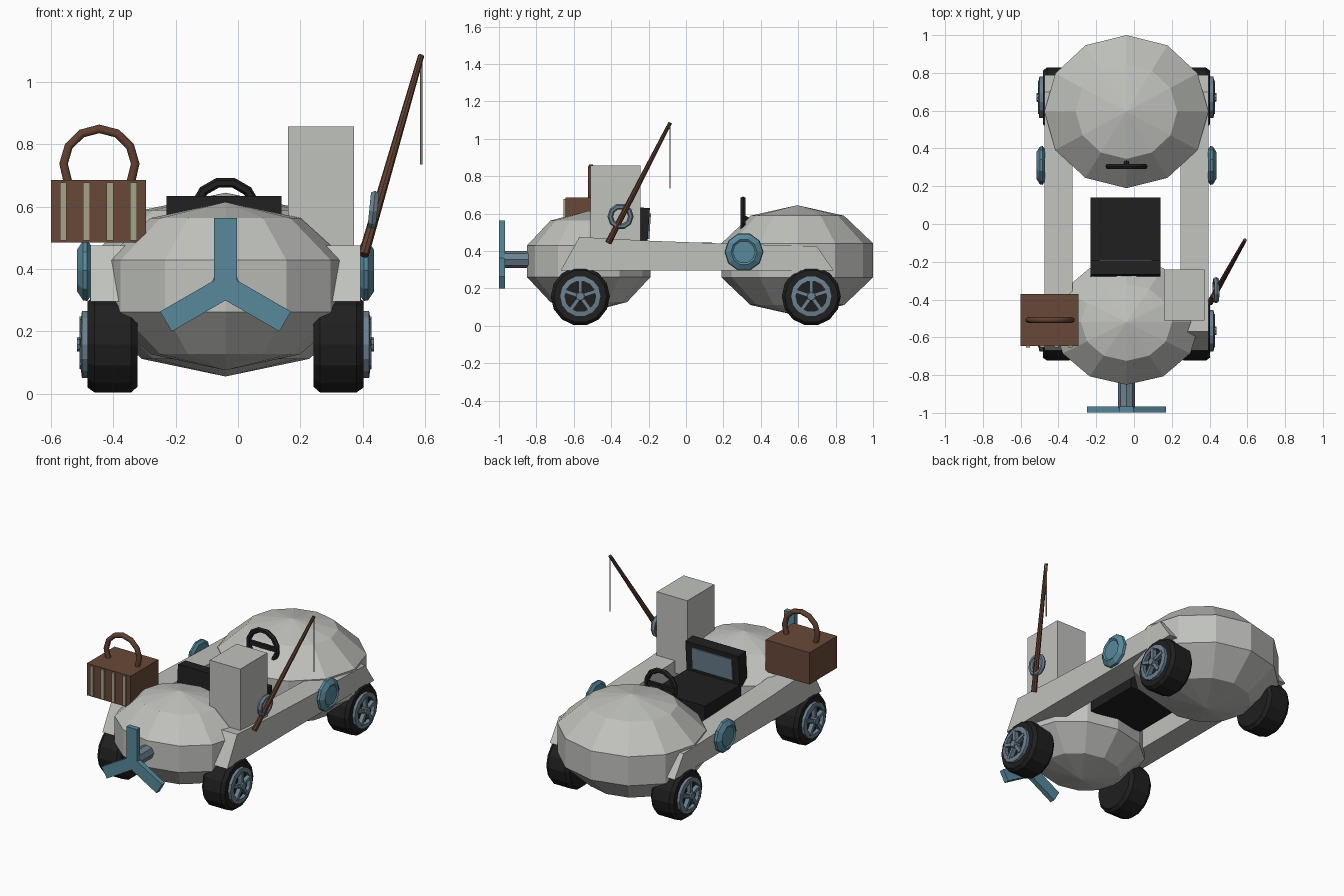
import bpy, bmesh, math
from mathutils import Vector, Matrix

if "Cube" in bpy.data.objects:
    bpy.data.objects.remove(bpy.data.objects["Cube"])

CX = -0.04  # the car's own centre line


def mat(name, rgb):
    m = bpy.data.materials.new(name)
    m.diffuse_color = (*rgb, 1)
    m.use_nodes = True
    m.node_tree.nodes["Principled BSDF"].inputs["Base Color"].default_value = m.diffuse_color
    return m


BODY = mat("pale grey paint", (0.53, 0.54, 0.51))
BLUE = mat("teal blue", (0.095, 0.25, 0.33))
STEEL = mat("blue steel", (0.15, 0.22, 0.28))
BLACK = mat("black rubber", (0.014, 0.014, 0.014))
WICKER = mat("wicker brown", (0.14, 0.066, 0.04))
WOOD = mat("dark wood", (0.12, 0.05, 0.03))
TAN = mat("pale tan", (0.38, 0.36, 0.24))


def finish(name, bm, material):
    bmesh.ops.recalc_face_normals(bm, faces=bm.faces)
    me = bpy.data.meshes.new(name)
    bm.to_mesh(me)
    bm.free()
    me.materials.append(material)
    ob = bpy.data.objects.new(name, me)
    bpy.context.collection.objects.link(ob)
    return ob


def box(name, lo, hi, material, turn=None):
    lo, hi = Vector(lo), Vector(hi)
    bm = bmesh.new()
    bmesh.ops.create_cube(bm, size=1)
    bmesh.ops.scale(bm, vec=hi - lo, verts=bm.verts)
    if turn:
        bm.transform(turn)
    bmesh.ops.translate(bm, vec=(lo + hi) / 2, verts=bm.verts)
    return finish(name, bm, material)


def rod(name, a, b, r1, r2, sides, material):
    a, b = Vector(a), Vector(b)
    bm = bmesh.new()
    bmesh.ops.create_cone(bm, cap_ends=True, segments=sides, radius1=r1,
                          radius2=r2, depth=(b - a).length)
    q = Vector((0, 0, 1)).rotation_difference(b - a).to_matrix().to_4x4()
    bm.transform(Matrix.Translation((a + b) / 2) @ q)
    return finish(name, bm, material)


def lathe(name, profile, centre, direction, sides, material, closed=False):
    """Spin (radius, along) points about an axis; closed joins last to first."""
    bm = bmesh.new()
    rings = []
    for r, h in profile:
        rings.append([bm.verts.new((r * math.cos(t), r * math.sin(t), h))
                      for t in (2 * math.pi * (i + 0.5) / sides for i in range(sides))])
    pairs = list(zip(rings, rings[1:]))
    if closed:
        pairs.append((rings[-1], rings[0]))
    else:
        bm.faces.new(rings[0])
        bm.faces.new(rings[-1])
    for p, q in pairs:
        for i in range(sides):
            j = (i + 1) % sides
            bm.faces.new((p[i], p[j], q[j], q[i]))
    rot = Vector((0, 0, 1)).rotation_difference(Vector(direction)).to_matrix().to_4x4()
    bm.transform(Matrix.Translation(centre) @ rot)
    return finish(name, bm, material)


def torus(name, centre, direction, major, minor, sides, material):
    prof = [(major + minor * math.cos(k * math.pi / 3), minor * math.sin(k * math.pi / 3))
            for k in range(6)]
    return lathe(name, prof, centre, direction, sides, material, True)


# Two faceted pods
for name, c, s in (("front_pod", (CX, -0.52, 0.345), (0.41, 0.348, 0.27)),
                   ("rear_pod", (CX, 0.595, 0.35), (0.457, 0.426, 0.295))):
    bm = bmesh.new()
    bmesh.ops.create_uvsphere(bm, u_segments=12, v_segments=5, radius=1)
    bm.transform(Matrix.Translation(c) @ Matrix.Diagonal((*s, 1)))
    finish(name, bm, BODY)

# Mirrored rails, wheels and lamps
RAIL = [(-0.67, 0.295), (-0.57, 0.475), (-0.2, 0.455), (0.2, 0.44), (0.7, 0.425), (0.79, 0.295)]
for side, label in ((1, "right"), (-1, "left")):
    bm = bmesh.new()
    inner = [bm.verts.new((CX + side * 0.285, y, z)) for y, z in RAIL]
    outer = [bm.verts.new((CX + side * 0.434, y, z)) for y, z in RAIL]
    bm.faces.new(inner)
    bm.faces.new(outer)
    for i in range(len(RAIL)):
        j = (i + 1) % len(RAIL)
        bm.faces.new((inner[i], inner[j], outer[j], outer[i]))
    finish(label + "_rail", bm, BODY)

    lathe(label + "_side_lamp", [(0.085, 0), (0.103, 0.012), (0.1, 0.026), (0.07, 0.045), (0.06, 0.038)],
          (CX + side * 0.432, 0.31, 0.395), (side, 0, 0), 10, BLUE)

    for y, end in ((-0.565, "front"), (0.67, "rear")):
        tag = f"{end}_{label}"
        hub = Vector((CX + side * 0.443, y, 0.158))
        lathe(tag + "_tyre", [(0.14, -0.16), (0.158, -0.14), (0.158, -0.022), (0.142, 0)],
              hub, (side, 0, 0), 14, BLACK)
        lathe(tag + "_rim", [(0.082, -0.01), (0.11, -0.01), (0.11, 0.018), (0.082, 0.022)],
              hub, (side, 0, 0), 14, STEEL, True)
        rod(tag + "_hub_cap", hub, hub + Vector((side * 0.034, 0, 0)), 0.028, 0.022, 8, STEEL)
        for k in range(5):
            a = math.radians(90 + 72 * k)
            d = Vector((0, math.cos(a), math.sin(a)))
            mid = hub + d * 0.045 + Vector((side * 0.013, 0, 0))
            h = Vector((0.013, 0.045, 0.01))
            box(f"{tag}_spoke_{k}", mid - h, mid + h, STEEL, Matrix.Rotation(a, 4, 'X'))

# Seat with steel back panel
box("seat_base", (-0.23, -0.22, 0.33), (0.14, 0.14, 0.445), BLACK)
lean = Matrix.Rotation(math.radians(-4), 4, 'X')
box("seat_back", (-0.23, -0.275, 0.43), (0.14, -0.2, 0.632), BLACK, lean)
box("seat_panel", (-0.185, -0.201, 0.465), (0.095, -0.192, 0.6), STEEL, lean)

# Steering wheel
torus("steering_wheel", (CX, 0.305, 0.58), (0, 1, 0), 0.1, 0.016, 12, BLACK)
box("steering_bar", (CX - 0.1, 0.295, 0.57), (CX + 0.1, 0.315, 0.595), BLACK)
rod("steering_column", (CX, 0.305, 0.58), (CX, 0.4, 0.53), 0.014, 0.014, 8, BLACK)

# Storage tower
box("tower_box", (0.16, -0.51, 0.38), (0.373, -0.242, 0.857), BODY)

# Propeller: shaft and three blades
rod("propeller_shaft", (CX, -0.82, 0.355), (CX, -0.975, 0.355), 0.045, 0.045, 8, STEEL)
for k in range(3):
    a = math.radians(90 + 120 * k)
    mid = Vector((CX + 0.11 * math.cos(a), -0.983, 0.342 + 0.11 * math.sin(a)))
    h = Vector((0.111, 0.016, 0.037))
    box(f"propeller_blade_{k}", mid - h, mid + h, BLUE, Matrix.Rotation(-a, 4, 'Y'))

# Basket with front slats and arched handle
box("basket", (-0.6, -0.645, 0.485), (-0.295, -0.37, 0.685), WICKER)
for k in range(4):
    x = -0.561 + 0.075 * k
    box(f"basket_slat_{k}", (x - 0.011, -0.654, 0.492), (x + 0.011, -0.645, 0.678), TAN)
path = [Vector((-0.445 + 0.115 * math.cos(t), -0.508, 0.735 + 0.115 * math.sin(t)))
        for t in (math.radians(-28 + 29.5 * i) for i in range(9))]
cu = bpy.data.curves.new("basket_handle", 'CURVE')
cu.dimensions = '3D'
cu.bevel_depth = 0.016
cu.bevel_resolution = 1
sp = cu.splines.new('POLY')
sp.points.add(len(path) - 1)
for p, v in zip(sp.points, path):
    p.co = (*v, 1)
cu.materials.append(WOOD)
bpy.context.collection.objects.link(bpy.data.objects.new("basket_handle", cu))

# Fishing rod, line and reel
rod("fishing_rod", (0.403, -0.415, 0.445), (0.588, -0.085, 1.085), 0.017, 0.01, 8, WOOD)
rod("fishing_line", (0.588, -0.085, 1.08), (0.588, -0.085, 0.735), 0.004, 0.004, 6, TAN)
torus("fishing_reel", (0.434, -0.35, 0.585), (1, 0, -0.1), 0.055, 0.015, 10, STEEL)
